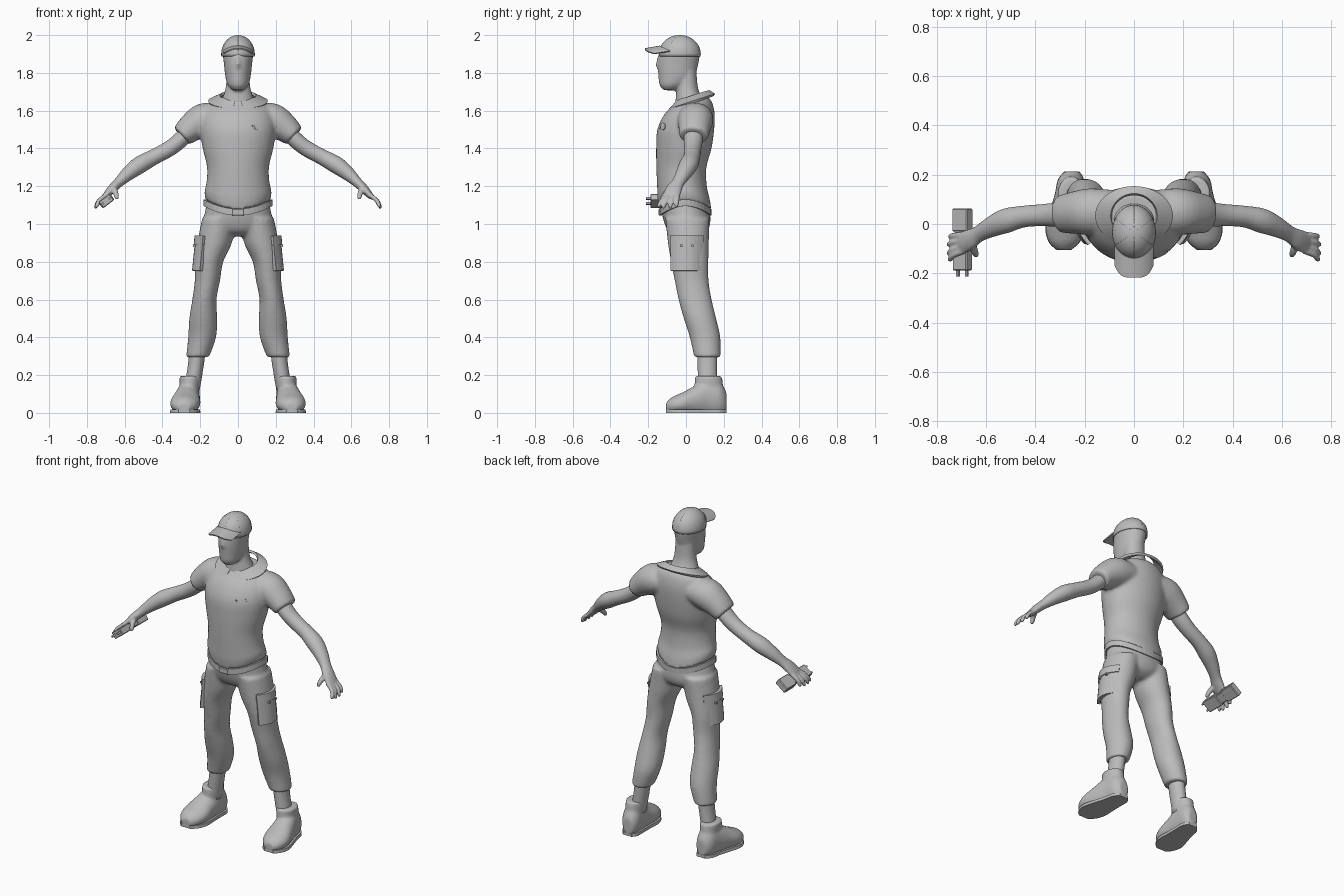
import bpy, bmesh, math
from mathutils import Vector, Matrix

if "Cube" in bpy.data.objects:
    bpy.data.objects.remove(bpy.data.objects["Cube"], do_unlink=True)

grey = bpy.data.materials.new("plain_grey")
grey.use_nodes = True
grey.diffuse_color = (0.5, 0.5, 0.5, 1)
grey.node_tree.nodes["Principled BSDF"].inputs["Base Color"].default_value = (0.5, 0.5, 0.5, 1)
X, Y, Z = Vector((1, 0, 0)), Vector((0, 1, 0)), Vector((0, 0, 1))
SIDES = ((1, "left"), (-1, "right"))


def make(name, bm, smooth=True):
    bmesh.ops.recalc_face_normals(bm, faces=bm.faces)
    for f in bm.faces:
        f.smooth = smooth
    me = bpy.data.meshes.new(name)
    bm.to_mesh(me)
    bm.free()
    me.materials.append(grey)
    ob = bpy.data.objects.new(name, me)
    bpy.context.scene.collection.objects.link(ob)
    return ob


def blend(ob, voxel, rounds):
    """Fuse overlapping volumes into one soft skin."""
    m = ob.modifiers.new("fuse", 'REMESH')
    m.mode, m.voxel_size, m.use_smooth_shade = 'VOXEL', voxel, True
    s = ob.modifiers.new("soften", 'SMOOTH')
    s.factor, s.iterations = 0.5, rounds
    return ob


def spline(keys, steps=4):
    out = []
    for i in range(len(keys) - 1):
        a, b, c, d = (keys[max(0, min(len(keys) - 1, i + k))] for k in (-1, 0, 1, 2))
        for t in (k / steps for k in range(steps)):
            out.append([q + 0.5 * t * (r - p + t * (2*p - 5*q + 4*r - s + t * (3*(q - r) + s - p)))
                        for p, q, r, s in zip(a, b, c, d)])
    return out + [list(keys[-1])]


def loft(bm, keys, s=1, flat=None, ref=Y, shift=None, n=24):
    """Elliptical rings (x, y, z, radius, radius along ref), closed at both ends."""
    keys = spline([(k[0] * s,) + tuple(k[1:]) for k in keys])
    mid = [Vector(k[:3]) for k in keys]
    rings = []
    for i, k in enumerate(keys):
        t = flat or (mid[min(i + 1, len(mid) - 1)] - mid[max(i - 1, 0)]).normalized()
        v = (ref - t * ref.dot(t)).normalized()
        w = t.cross(v)
        ring = []
        for j in range(n):
            a = math.tau * j / n
            p = mid[i] + w * k[3] * math.cos(a) + v * k[4] * math.sin(a)
            ring.append(bm.verts.new(shift(p) if shift else p))
        rings.append(ring)
    for r, q in zip(rings, rings[1:]):
        for j in range(n):
            bm.faces.new((r[j], r[(j + 1) % n], q[(j + 1) % n], q[j]))
    bm.faces.new(rings[0])
    bm.faces.new(rings[-1])


def level(z, rx, front, back, x=0):
    return (x, (front + back) / 2, z, rx, (back - front) / 2)


def sheet(name, f, nu, nv, thick):
    """Thin plate f(u, v) with u, v in 0..1."""
    bm = bmesh.new()
    g = [[bm.verts.new(f(i / nu, j / nv)) for j in range(nv + 1)] for i in range(nu + 1)]
    for i in range(nu):
        for j in range(nv):
            bm.faces.new((g[i][j], g[i + 1][j], g[i + 1][j + 1], g[i][j + 1]))
    bmesh.ops.remove_doubles(bm, verts=bm.verts, dist=1e-5)
    ob = make(name, bm, False)
    m = ob.modifiers.new("thickness", 'SOLIDIFY')
    m.thickness, m.offset = thick, 0
    return ob


def box(name, loc, size, tilt=0, bevel=0.004):
    bm = bmesh.new()
    bmesh.ops.create_cube(bm, size=1)
    bm.transform(Matrix.Translation(loc) @ Matrix.Rotation(tilt, 4, 'Y') @ Matrix.Diagonal((*size, 1)))
    ob = make(name, bm, False)
    if bevel:
        ob.modifiers.new("soft_edges", 'BEVEL').width = bevel
    return ob


# Shirt with sleeves; the hem rises at the hips
def hem(p):
    p.z += 0.055 * min(1, (p.x / 0.175) ** 2) * max(0, min(1, (1.25 - p.z) / 0.17))
    return p


bm = bmesh.new()
loft(bm, [level(1.075, .172, -.142, .135), level(1.13, .178, -.15, .126), level(1.2, .168, -.153, .11),
          level(1.3, .164, -.157, .108), level(1.4, .187, -.158, .135), level(1.5, .2, -.152, .149),
          level(1.58, .19, -.115, .152), level(1.64, .15, -.06, .14), level(1.67, .1, -.04, .12)],
     flat=Z, shift=hem, n=40)
for s, side in SIDES:
    loft(bm, [(.1, .05, 1.56, .075, .09), (.18, .05, 1.55, .09, .095),
              (.25, .045, 1.507, .076, .085), (.298, .04, 1.465, .06, .077)], s)
shirt = blend(make("shirt", bm), .01, 6)

# Collar with an open front
def collar_at(u, v):
    a = -math.pi / 2 + 0.17 + u * (math.tau - 0.34)
    y = 0.035 + (0.085 + 0.03 * v) * math.sin(a)
    return Vector(((0.092 + 0.063 * v) * math.cos(a), y, 1.675 - 0.03 * v + 0.33 * (y - 0.035)))


sheet("collar", collar_at, 40, 3, .014)

# Oval chest patch hugging the shirt
patch = sheet("chest_patch", lambda u, v: Vector((.115 + .04 * v * math.cos(math.tau * u), -.135,
              1.52 + .022 * v * math.sin(math.tau * u))), 32, 3, .004)
wrap = patch.modifiers.new("hug", 'SHRINKWRAP')
wrap.target, wrap.offset = shirt, .003
patch.modifiers.move(1, 0)

# Trousers
bm = bmesh.new()
loft(bm, [level(1.13, .163, -.13, .11), level(1.06, .176, -.128, .127), level(1.0, .188, -.113, .128),
          level(.96, .15, -.09, .11), level(.935, .07, -.05, .07)], flat=Z, n=32)
for s, side in SIDES:
    loft(bm, [level(1.03, .09, -.11, .125, .1), level(.9, .092, -.096, .121, .124),
              level(.8, .074, -.08, .119, .152), level(.7, .067, -.06, .12, .162),
              level(.6, .064, -.04, .136, .178), level(.5, .074, -.012, .16, .184),
              level(.4, .074, .02, .182, .19), level(.295, .061, .043, .183, .214)], s, flat=Z)
blend(make("trousers", bm), .01, 5)

# Belt and buckle
def belt_at(u, v):
    a = math.tau * u
    return Vector((.178 * math.cos(a), -.003 + .132 * math.sin(a), 1.045 + .035 * v + .05 * math.cos(a) ** 2))


sheet("belt", belt_at, 40, 1, .01)
box("belt_buckle", (0, -.138, 1.062), (.065, .014, .036))

# Cargo pockets with flaps and studs
def pocket(name, s, out, half_y, low, high, thick):
    def at(u, v):
        y, z = (2 * u - 1) * half_y, low + (high - low) * v
        return Vector((s * (out - .1 * (z - .845) - 6 * y * y), y + .005, z))
    sheet(name, at, 10, 4, thick)


for s, side in SIDES:
    pocket(side + "_pocket", s, .224, .08, .752, .925, .02)
    pocket(side + "_pocket_flap", s, .228, .083, .89, .937, .022)
    for i, y in enumerate((-.03, .03)):
        box(f"{side}_pocket_stud_{i + 1}", (s * .231, y + .005, .885), (.014, .012, .012), bevel=0)

# Arms and hands
for s, side in SIDES:
    bm = bmesh.new()
    loft(bm, [(.24, .042, 1.51, .045, .05), (.31, .038, 1.44, .043, .05), (.37, .036, 1.395, .042, .045),
              (.45, .03, 1.352, .042, .044), (.52, .013, 1.313, .046, .05), (.58, -.012, 1.268, .038, .042),
              (.63, -.04, 1.222, .027, .034), (.665, -.062, 1.188, .024, .042),
              (.7, -.077, 1.15, .017, .045), (.712, -.08, 1.137, .01, .04)], s)
    for y0, y1, reach in ((-.044, -.05, .9), (-.066, -.083, 1), (-.09, -.118, 1), (-.109, -.143, .93)):
        loft(bm, [(.69, y0, 1.158, .013, .013), (.69 + .045 * reach, (y0 + y1) / 2, 1.158 - .033 * reach, .012, .012),
                  (.69 + .06 * reach, y1, 1.158 - .062 * reach, .011, .011),
                  (.69 + .062 * reach, y1, 1.158 - .076 * reach, .007, .007)], s, n=12)
    loft(bm, [(.66, -.075, 1.19, .016, .018), (.648, -.108, 1.165, .015, .015),
              (.642, -.125, 1.142, .012, .012), (.642, -.13, 1.13, .007, .007)], s, ref=X, n=12)
    blend(make(side + "_arm", bm), .0055, 4)

# Handheld gadget in the right hand
GRIP, TILT = (-.697, 1.122), -.65
for name, y0, y1, w, h in (("gadget_rear", -.03, .062, .078, .04), ("gadget_handle", -.085, -.025, .06, .034),
                           ("gadget_head", -.188, -.08, .072, .042)):
    box(name, (GRIP[0], (y0 + y1) / 2, GRIP[1]), (w, y1 - y0, h), TILT)
for i, d in enumerate((-.022, .022)):
    box(f"gadget_prong_{i + 1}", (GRIP[0] + d * math.cos(TILT), -.195, GRIP[1] - d * math.sin(TILT)),
        (.01, .035, .012), TILT, 0)

# Ankles, shoes and soles
FOOT = [(.285, -.105, .03, .03, .025), (.283, -.075, .04, .062, .043), (.28, -.02, .05, .08, .058),
        (.272, .05, .065, .071, .08), (.262, .12, .08, .06, .1), (.256, .18, .075, .053, .09),
        (.252, .214, .055, .03, .055)]


def ground(p):
    p.z = max(p.z, 0.002)
    return p


def sole_flat(p):
    p.z = 0.018 if p.z > 0.0101 else 0
    return p


for s, side in SIDES:
    bm = bmesh.new()
    loft(bm, [(.213, .112, .36, .045, .055), (.222, .113, .26, .042, .052), (.245, .115, .12, .042, .05)], s, flat=Z)
    make(side + "_ankle", bm)
    bm = bmesh.new()
    loft(bm, FOOT, s, flat=Y, ref=Z, shift=ground)
    loft(bm, [level(.05, .045, .05, .2, .26), level(.13, .053, .045, .198, .256),
              level(.195, .056, .048, .19, .254)], s, flat=Z)
    blend(make(side + "_shoe", bm), .008, 5)
    bm = bmesh.new()
    loft(bm, [(x, y, .01, a, .01) for x, y, z, a, b in FOOT], s, flat=Y, ref=Z, shift=sole_flat)
    make(side + "_sole", bm, False)

# Head and neck
bm = bmesh.new()
loft(bm, [level(1.708, .03, -.118, -.05), level(1.735, .055, -.14, .0), level(1.78, .067, -.146, .045),
          level(1.85, .075, -.15, .066), level(1.91, .08, -.14, .072), level(1.96, .06, -.11, .045),
          level(1.98, .03, -.07, .01)], flat=Z)
loft(bm, [level(1.58, .1, -.06, .1), level(1.65, .088, -.056, .09), level(1.72, .066, -.05, .064),
          level(1.82, .058, -.045, .055)], flat=Z)
loft(bm, [level(1.89, .009, -.15, -.11), level(1.845, .016, -.161, -.11), level(1.825, .012, -.155, -.11)], flat=Z)
blend(make("head", bm), .008, 5)

# Cap dome, panel seams, button and brim
CENTRE, RADII = Vector((0, -.033, 1.898)), Vector((.087, .109, .1))


def dome(a, e):
    d = Vector((math.cos(a) * math.cos(e), math.sin(a) * math.cos(e), math.sin(e)))
    return CENTRE + d * RADII


def dome(a, e):
    return CENTRE + Vector((RADII.x * math.cos(a) * math.cos(e), RADII.y * math.sin(a) * math.cos(e),
                            RADII.z * math.sin(e)))


cap = sheet("cap", lambda u, v: dome(math.tau * u, -.1 + (math.pi / 2 + .1) * v), 36, 12, .004)
for f in cap.data.polygons:
    f.use_smooth = True
for i in range(6):
    a = math.pi / 6 + i * math.pi / 3
    bm = bmesh.new()
    loft(bm, [(*dome(a, e * math.pi / 16), .0025, .0025) for e in range(8)], ref=Vector((-math.sin(a), math.cos(a), 0)), n=6)
    make(f"cap_seam_{i + 1}", bm)


def brim_at(u, v):
    k = 2 * u - 1
    x = .077 * k
    inner = -.033 - .105 * math.sqrt(1 - (x / .088) ** 2)
    outer = -.217 + .05 * k ** 4
    return Vector((x, inner + (outer - inner) * v, 1.941 - .026 * k * k - .014 * v))


sheet("cap_brim", brim_at, 20, 6, .007)
